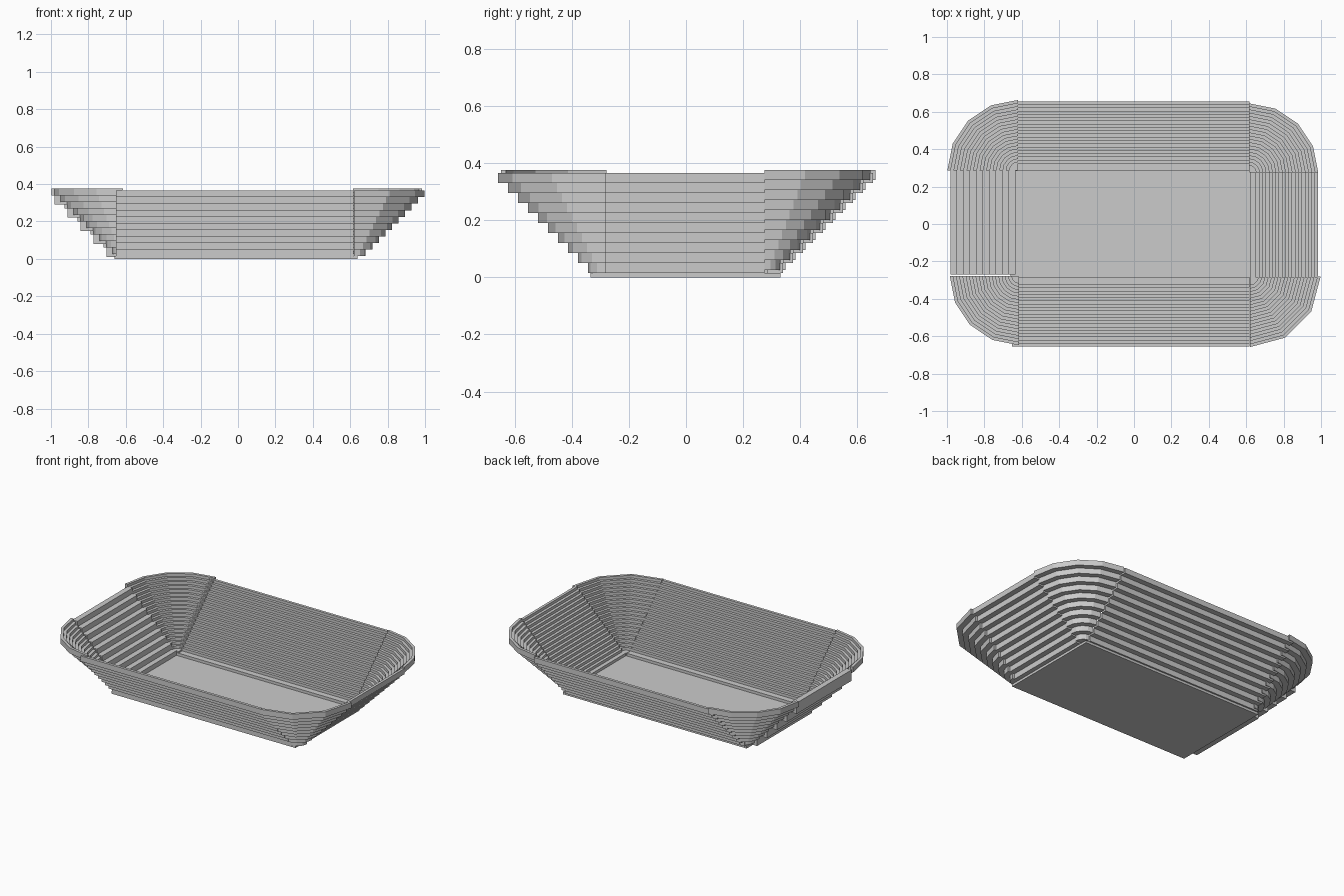
import bpy, bmesh, math
from mathutils import Vector

if "Cube" in bpy.data.objects:
    bpy.data.objects.remove(bpy.data.objects["Cube"])


def solid(bm, rings):
    """Skin a run of equal closed cross-sections and cap both ends."""
    vs = [[bm.verts.new(p) for p in ring] for ring in rings]
    n = len(vs[0])
    for a, b in zip(vs, vs[1:]):
        for k in range(n):
            j = (k + 1) % n
            bm.faces.new((a[k], a[j], b[j], b[k]))
    bm.faces.new(vs[0])
    bm.faces.new(vs[-1][::-1])


def finish(name, bm):
    bmesh.ops.recalc_face_normals(bm, faces=bm.faces)
    me = bpy.data.meshes.new(name)
    bm.to_mesh(me)
    bm.free()
    ob = bpy.data.objects.new(name, me)
    bpy.context.collection.objects.link(ob)
    return ob


def layer_sections(count, step, first, z0):
    """Stepped cross-section (distance outward, height) of every layer."""
    for i in range(count):
        o, z = first + i * step, z0 + i * step
        inner = 0.004 if i == 0 else o - step
        mid = z + step / 2
        yield [(inner, z), (o, z), (o, z + step), (o - step / 2, z + step),
               (o - step / 2, mid), (inner, mid)]


def wall(name, start, end, out, count, step, first, z0):
    """Straight stepped wall between two points, leaning along 'out'."""
    bm = bmesh.new()
    out = Vector((*out, 0))
    for sec in layer_sections(count, step, first, z0):
        solid(bm, [[Vector((*p, z)) + out * d for d, z in sec]
                   for p in (start, end)])
    return finish(name, bm)


def corner(name, centre, first, z0, segs, angle):
    """Quarter-round stepped corner."""
    bm = bmesh.new()
    for sec in layer_sections(10, 0.035, first, z0):
        rings = []
        for s in range(segs + 1):
            a = math.radians(angle + 90 * s / segs)
            rings.append([(centre[0] + d * math.cos(a),
                           centre[1] + d * math.sin(a), z) for d, z in sec])
        solid(bm, rings)
    return finish(name, bm)


def slab(name, x0, x1, y0, y1, z0, z1):
    bm = bmesh.new()
    solid(bm, [[(x0, y0, z), (x1, y0, z), (x1, y1, z), (x0, y1, z)]
               for z in (z0, z1)])
    return finish(name, bm)


# Floor plate
slab("floor_plate", -0.66, 0.64, -0.335, 0.33, 0.0, 0.015)

# Long walls
for name, s in (("front_wall", -1), ("back_wall", 1)):
    wall(name, (-0.653, s * 0.28), (0.617, s * 0.28), (0, s),
         10, 0.035, 0.06, 0.015)

# End walls: fine steps on the right, double-size steps on the left
wall("right_wall", (0.62, -0.285), (0.62, 0.275), (1, 0), 10, 0.035, 0.048, 0.015)
wall("left_wall", (-0.63, -0.27), (-0.63, 0.285), (-1, 0), 5, 0.07, 0.072, 0.01)

# Rounded corners
corner("front_right_corner", (0.62, -0.28), 0.063, 0.015, 3, 270)
corner("back_right_corner", (0.615, 0.275), 0.055, 0.025, 4, 0)
corner("back_left_corner", (-0.62, 0.285), 0.063, 0.025, 4, 90)
corner("front_left_corner", (-0.615, -0.278), 0.055, 0.025, 4, 180)
